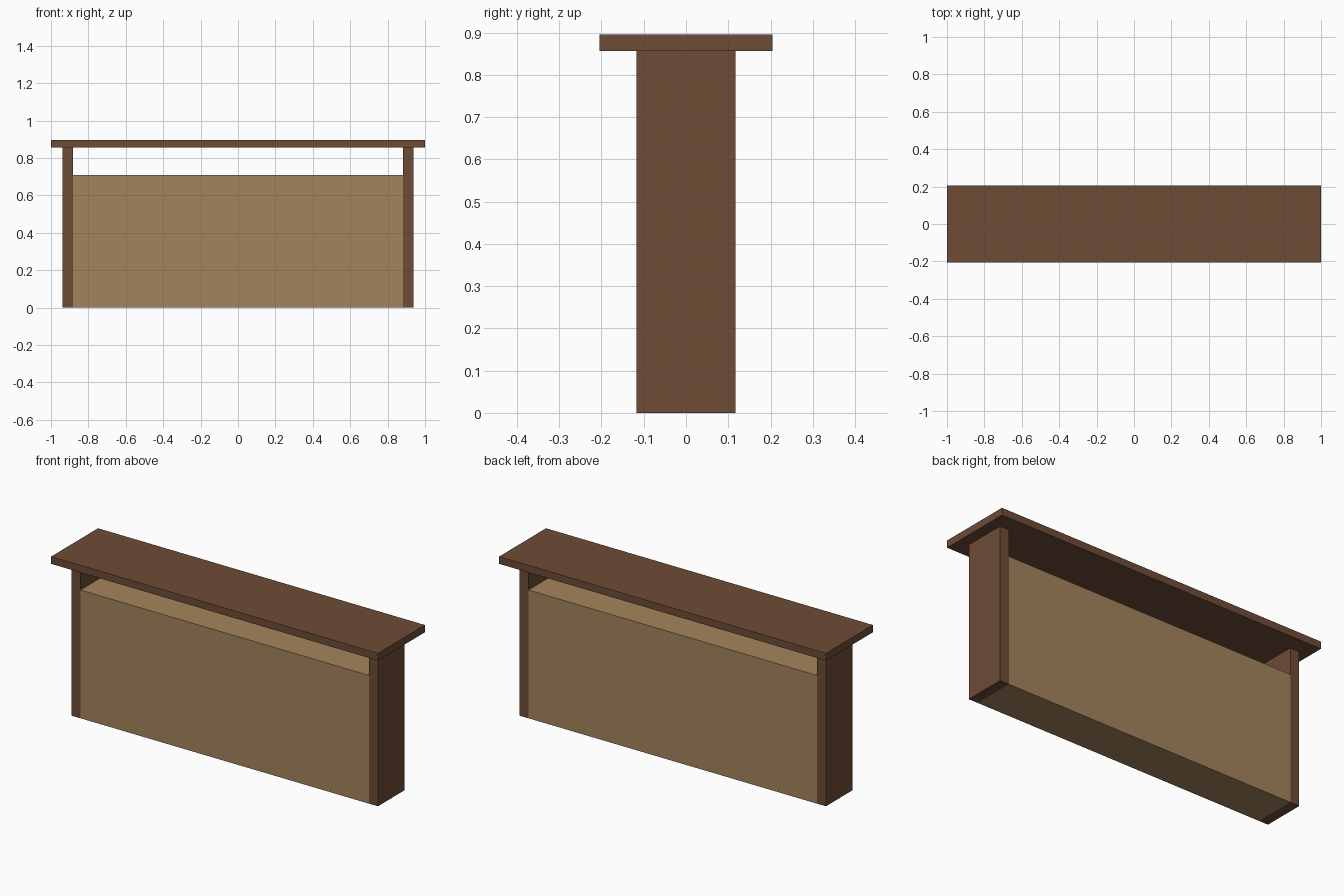
import bpy
import bmesh

if "Cube" in bpy.data.objects:
    bpy.data.objects.remove(bpy.data.objects["Cube"])


def material(name, rgb):
    m = bpy.data.materials.new(name)
    m.diffuse_color = (*rgb, 1.0)
    m.use_nodes = True
    m.node_tree.nodes["Principled BSDF"].inputs["Base Color"].default_value = m.diffuse_color
    return m


def box(name, x0, x1, half_depth, z0, z1, mat):
    """Flat-shaded box, centred on y = 0."""
    bm = bmesh.new()
    bmesh.ops.create_cube(bm, size=1.0)
    for v in bm.verts:
        v.co.x = x1 if v.co.x > 0 else x0
        v.co.y = half_depth if v.co.y > 0 else -half_depth
        v.co.z = z1 if v.co.z > 0 else z0
    mesh = bpy.data.meshes.new(name)
    bm.to_mesh(mesh)
    bm.free()
    mesh.materials.append(mat)
    obj = bpy.data.objects.new(name, mesh)
    bpy.context.collection.objects.link(obj)
    return obj


dark_wood = material("dark wood", (0.156, 0.072, 0.037))
tan_panel = material("tan panel", (0.371, 0.231, 0.109))

TOP_UNDERSIDE = 0.856
POST_IN, POST_OUT, DEPTH = 0.882, 0.938, 0.117

# Overhanging counter top
box("counter_top", -1.0, 1.0, 0.205, TOP_UNDERSIDE, 0.896, dark_wood)

# End posts carrying the top
box("left_post", -POST_OUT, -POST_IN, DEPTH, 0.0, TOP_UNDERSIDE, dark_wood)
box("right_post", POST_IN, POST_OUT, DEPTH, 0.0, TOP_UNDERSIDE, dark_wood)

# Solid body between the posts, leaving an open slot under the top
box("body_panel", -POST_IN, POST_IN, DEPTH, 0.0, 0.709, tan_panel)
